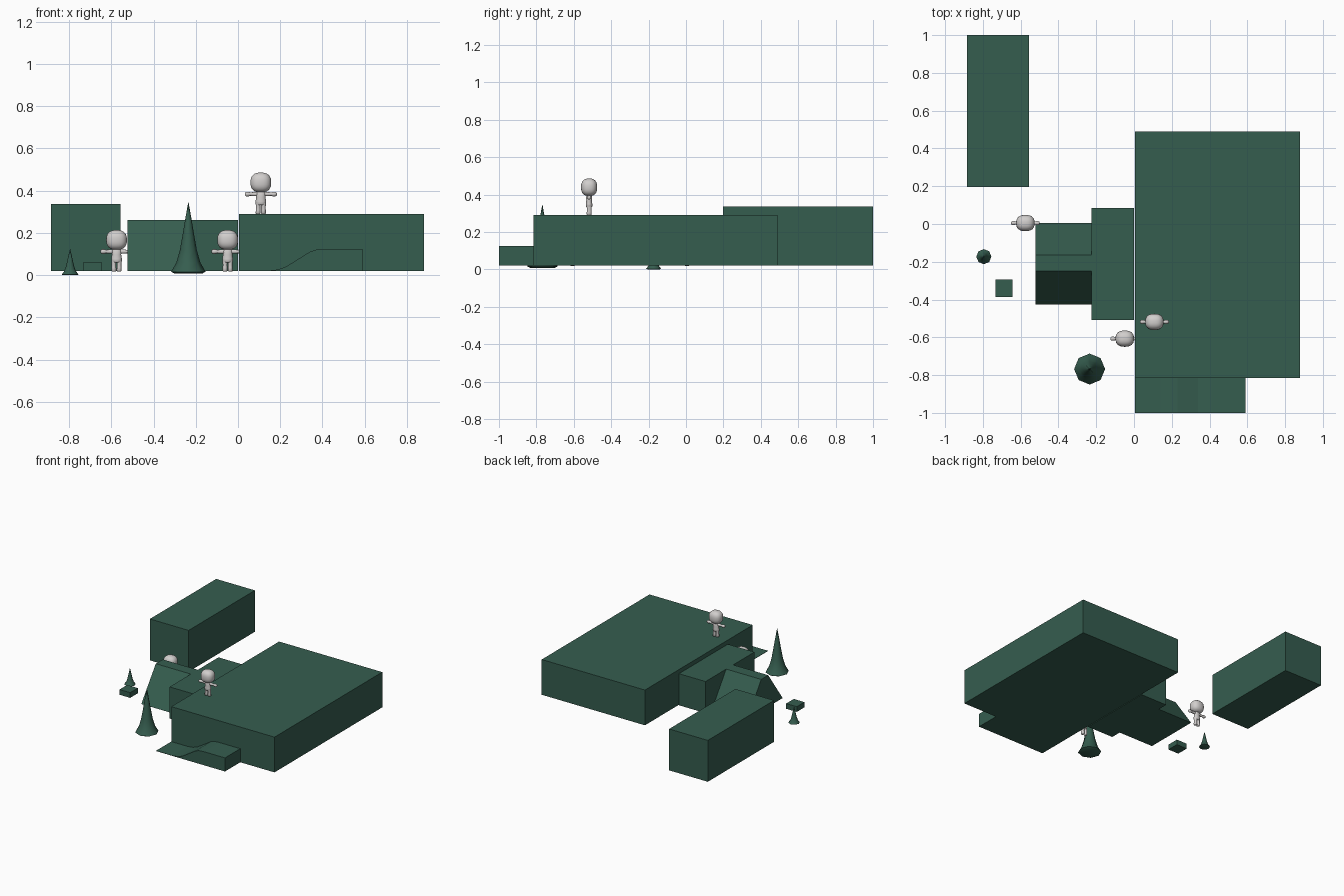
import bpy, bmesh, math
from mathutils import Vector, Matrix

if "Cube" in bpy.data.objects:
    bpy.data.objects.remove(bpy.data.objects["Cube"])


def material(name, rgb):
    m = bpy.data.materials.new(name)
    m.diffuse_color = (*rgb, 1)
    m.use_nodes = True
    m.node_tree.nodes["Principled BSDF"].inputs["Base Color"].default_value = m.diffuse_color
    return m


GREEN = material("dark_green", (0.036, 0.110, 0.078))
PALE = material("pale_grey", (0.64, 0.62, 0.61))


def finish(name, bm, mat, smooth=None):
    bmesh.ops.recalc_face_normals(bm, faces=bm.faces[:])
    me = bpy.data.meshes.new(name)
    bm.to_mesh(me)
    bm.free()
    me.materials.append(mat)
    ob = bpy.data.objects.new(name, me)
    bpy.context.collection.objects.link(ob)
    if smooth:
        bpy.ops.object.select_all(action='DESELECT')
        ob.select_set(True)
        bpy.context.view_layer.objects.active = ob
        bpy.ops.object.shade_smooth_by_angle(angle=math.radians(smooth))
    return ob


def prism(name, points, offset):
    """Extrude a closed outline of 3D points along an offset."""
    bm = bmesh.new()
    face = bm.faces.new([bm.verts.new(p) for p in points])
    out = bmesh.ops.extrude_face_region(bm, geom=[face])
    verts = [g for g in out["geom"] if isinstance(g, bmesh.types.BMVert)]
    bmesh.ops.translate(bm, vec=offset, verts=verts)
    # keep the starting cap so that the solid is closed
    if not face.is_valid:
        bm.faces.new([v for v in bm.verts if v not in verts])
    return finish(name, bm, GREEN)


def box(name, x0, x1, y0, y1, z0, z1):
    pts = [(x0, y0, z0), (x1, y0, z0), (x1, y1, z0), (x0, y1, z0)]
    return prism(name, pts, (0, 0, z1 - z0))


def lathe(bm, profile, sides, matrix, squash=1.0):
    """Rings of (radius, height), with both ends closed."""
    rings = []
    for r, z in profile:
        ring = []
        for i in range(sides):
            a = math.tau * i / sides
            ring.append(bm.verts.new(matrix @ Vector((r * math.cos(a), squash * r * math.sin(a), z))))
        rings.append(ring)
    for a, b in zip(rings, rings[1:]):
        for i in range(sides):
            j = (i + 1) % sides
            bm.faces.new((a[i], a[j], b[j], b[i]))
    bm.faces.new(rings[0][::-1])
    bm.faces.new(rings[-1])


# Buildings
box("main_block", 0.005, 0.88, -0.815, 0.49, 0.02, 0.29)
box("tall_block", -0.885, -0.557, 0.197, 1.0, 0.02, 0.337)
box("middle_block", -0.225, 0.0, -0.507, 0.085, 0.02, 0.262)
box("small_crate", -0.733, -0.643, -0.387, -0.295, 0.02, 0.06)

# Annex with sloping front and back
annex = [(-0.425, 0.02), (0.005, 0.02), (-0.165, 0.262), (-0.25, 0.262)]
prism("sloped_annex", [(-0.522, y, z) for y, z in annex], (0.297, 0, 0))

# Low ramp that rises in a soft curve to a platform
ramp = [(0.005, 0.02), (0.59, 0.02), (0.59, 0.124), (0.41, 0.124), (0.37, 0.121),
        (0.34, 0.111), (0.23, 0.042), (0.19, 0.027), (0.14, 0.022), (0.005, 0.022)]
prism("curved_ramp", [(x, -1.0, z) for x, z in ramp], (0, 0.187, 0))


# Flared eight-sided trees
def tree(name, x, y, z, radius, height):
    prof = [(0.80, 0.0), (1.0, 0.025), (0.70, 0.15), (0.50, 0.32), (0.35, 0.52), (0.2, 0.74), (0.01, 1.0)]
    bm = bmesh.new()
    lathe(bm, [(r * radius, h * height) for r, h in prof], 8, Matrix.Translation((x, y, z)))
    finish(name, bm, GREEN, 60)


tree("large_tree", -0.235, -0.768, 0.008, 0.082, 0.337)
tree("small_tree", -0.795, -0.173, 0.0, 0.040, 0.125)


# Figures with round heads and outstretched arms
def figure(name, x, y, z):
    base = Matrix.Translation((x, y, z))
    # head: a slightly squared ball
    bm = bmesh.new()
    bmesh.ops.create_uvsphere(bm, u_segments=24, v_segments=16, radius=1)
    for v in bm.verts:
        n = sum(abs(c) ** 2.5 for c in v.co) ** (1 / 2.5)
        p = v.co / n
        v.co = base @ Vector((p.x * 0.049, p.y * 0.043, 0.149 + p.z * 0.047))
    finish(name + "_head", bm, PALE, 60)
    # torso
    bm = bmesh.new()
    lathe(bm, [(0.020, 0.042), (0.025, 0.047), (0.025, 0.060), (0.022, 0.080),
               (0.024, 0.096), (0.018, 0.105), (0.011, 0.115)], 14, base, 0.7)
    finish(name + "_torso", bm, PALE, 60)
    for side, label in ((-1, "left"), (1, "right")):
        # leg with a rounded foot
        bm = bmesh.new()
        lathe(bm, [(0.009, 0.0), (0.012, 0.004), (0.011, 0.018), (0.0105, 0.032), (0.012, 0.052)],
              10, base @ Matrix.Translation((side * 0.0125, 0, 0)), 1.2)
        finish(name + "_" + label + "_leg", bm, PALE, 60)
        # arm with a rounded hand
        bm = bmesh.new()
        turn = Matrix.Translation((0, 0, 0.094)) @ Matrix.Rotation(side * math.pi / 2, 4, 'Y')
        lathe(bm, [(0.010, 0.012), (0.010, 0.030), (0.008, 0.050), (0.011, 0.058),
                   (0.011, 0.069), (0.006, 0.076)], 10, base @ turn)
        finish(name + "_" + label + "_arm", bm, PALE, 60)


figure("rooftop_figure", 0.108, -0.518, 0.29)
figure("front_figure", -0.049, -0.607, 0.018)
figure("side_figure", -0.575, 0.005, 0.018)
